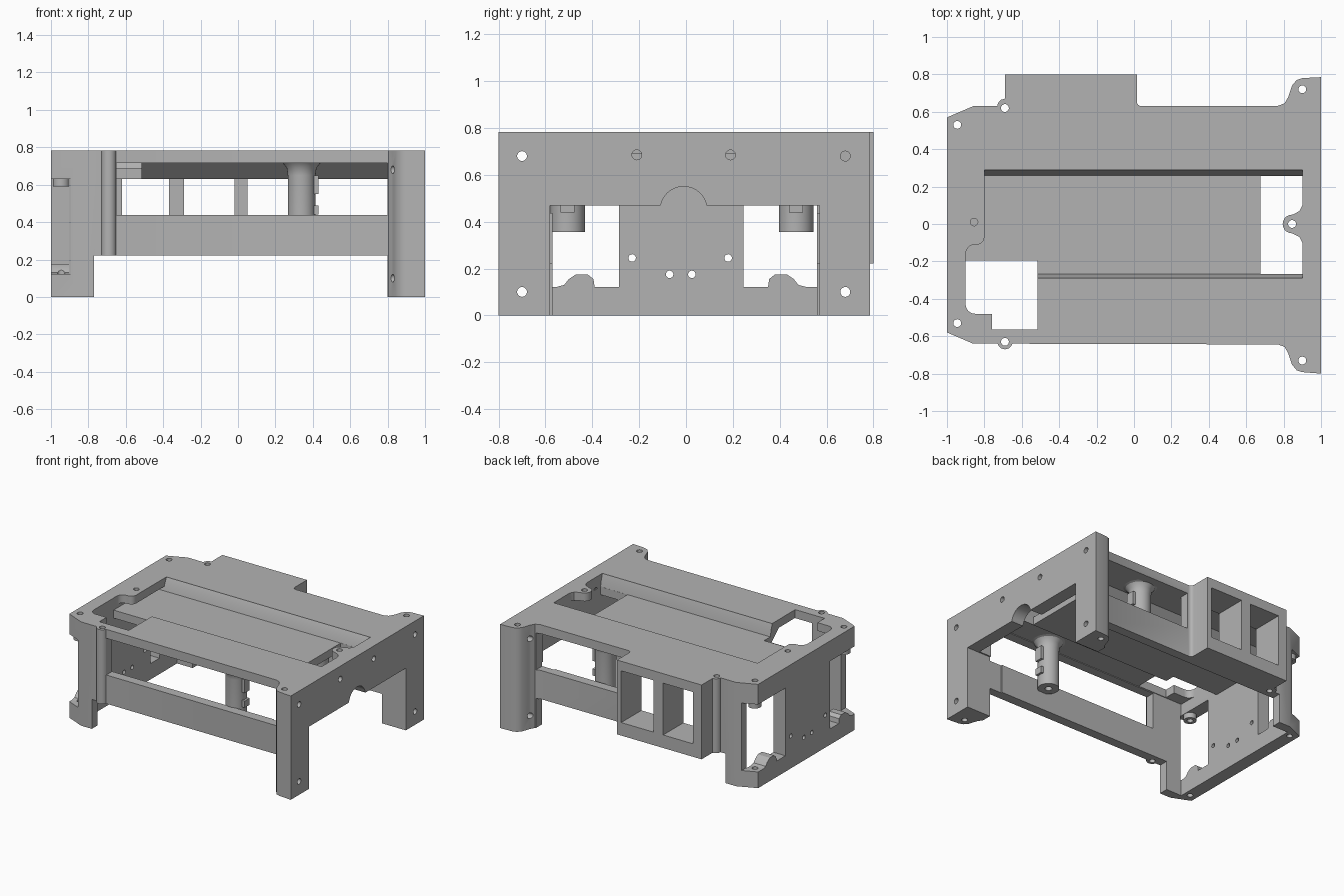
import bpy, bmesh, math
from mathutils import Vector

if "Cube" in bpy.data.objects:
    bpy.data.objects.remove(bpy.data.objects["Cube"])

GREY = bpy.data.materials.new("plain_grey")
GREY.use_nodes = True
GREY.diffuse_color = (0.45, 0.45, 0.45, 1)
GREY.node_tree.nodes["Principled BSDF"].inputs["Base Color"].default_value = (0.45, 0.45, 0.45, 1)


def finish(name, bm):
    bmesh.ops.recalc_face_normals(bm, faces=bm.faces)
    mesh = bpy.data.meshes.new(name)
    bm.to_mesh(mesh)
    bm.free()
    mesh.materials.append(GREY)
    ob = bpy.data.objects.new(name, mesh)
    bpy.context.collection.objects.link(ob)
    return ob


def prism(name, pts, axis, a, b):
    """Extrude a 2D outline along an axis from a to b."""
    place = {"x": lambda u, v, w: (w, u, v),
             "y": lambda u, v, w: (u, w, v),
             "z": lambda u, v, w: (u, v, w)}[axis]
    bm = bmesh.new()
    low = [bm.verts.new(place(u, v, a)) for u, v in pts]
    high = [bm.verts.new(place(u, v, b)) for u, v in pts]
    bm.faces.new(low)
    bm.faces.new(high)
    n = len(pts)
    for i in range(n):
        j = (i + 1) % n
        bm.faces.new((low[i], low[j], high[j], high[i]))
    return finish(name, bm)


def rect(u0, u1, v0, v1):
    return [(u0, v0), (u1, v0), (u1, v1), (u0, v1)]


def arc(cu, cv, r, start, end, n=8):
    angles = [math.radians(start + (end - start) * i / n) for i in range(n + 1)]
    return [(cu + r * math.cos(t), cv + r * math.sin(t)) for t in angles]


def circle(cu, cv, r, n=20):
    return arc(cu, cv, r, 0, 360, n)[:-1]


def select(ob):
    bpy.ops.object.select_all(action="DESELECT")
    ob.select_set(True)
    bpy.context.view_layer.objects.active = ob


def cut(target, pts, axis, a, b):
    cutter = prism("cutter", pts, axis, a, b)
    cutter.hide_render = True
    mod = target.modifiers.new("cut", "BOOLEAN")
    mod.operation, mod.solver, mod.object = "DIFFERENCE", "EXACT", cutter
    select(target)
    bpy.ops.object.modifier_apply(modifier=mod.name)
    bpy.data.objects.remove(cutter)


def smooth(ob):
    select(ob)
    bpy.ops.object.shade_smooth_by_angle(angle=math.radians(32))


# Frame: full plan outline, then hollowed out
ear_curve = [(0.9, 0.78), (0.87, 0.77), (0.845, 0.74), (0.825, 0.68), (0.805, 0.645), (0.77, 0.632)]
outline = [(1, 0.785)] + ear_curve
outline += arc(0.04, 0.655, 0.025, -90, -180, 4) + [(0.015, 0.8), (-0.69, 0.8)]
outline += [(-0.69, 0.67)] + arc(-0.69, 0.63, 0.04, 120, 180, 4)
outline += [(-0.86, 0.63), (-1, 0.57), (-1, -0.58), (-0.86, -0.64), (-0.735, -0.64)]
outline += arc(-0.69, -0.63, 0.04, 195, 345, 10) + [(-0.645, -0.64)]
outline += [(x, -y - 0.012) for x, y in reversed(ear_curve)] + [(1, -0.8)]
frame = prism("frame", outline, "z", 0, 0.782)

# Interior, underside and side openings
cut(frame, rect(-0.9, 0.9, -0.57, 0.56), "z", -0.1, 0.72)
cut(frame, rect(-0.77, 0.8, -0.1, 0.222), "y", -1, 1)
cut(frame, rect(-0.65, 0.8, 0.438, 0.715), "y", -1, -0.3)
cut(frame, rect(0.05, 0.8, 0.438, 0.715), "y", 0.3, 1)
for x0, x1 in ((-0.62, -0.37), (-0.29, -0.02)):
    cut(frame, rect(x0, x1, 0.32, 0.71), "y", 0.3, 1)
arch = [(-0.58, -0.1), (0.57, -0.1), (0.57, 0.468), (0.09, 0.468)]
arch += arc(-0.01, 0.45, 0.1, 12, 168, 14) + [(-0.11, 0.468), (-0.58, 0.468)]
cut(frame, arch, "x", 0.7, 1.1)

# Corner windows in the left wall, with a rounded hump on the sill
sill = [(0.35, 0.12), (0.355, 0.155), (0.38, 0.175), (0.43, 0.175),
        (0.46, 0.155), (0.48, 0.13), (0.51, 0.122), (0.7, 0.122)]
for side, inner in ((1, 0.245), (-1, 0.285)):
    window = [(inner, 0.63), (inner, 0.12)]
    window += [(y + (0 if side > 0 else 0.04), z) for y, z in sill] + [(0.74, 0.63)]
    cut(frame, [(side * y, z) for y, z in window], "x", -1.1, -0.895)

# Deck pocket with a screw lug on the right and a rounded recess on the left
pocket = [(-0.8, 0.29), (0.9, 0.29), (0.9, 0.1), (0.885, 0.07), (0.85, 0.05)]
pocket += arc(0.845, 0, 0.05, 90, 270, 10) + [(0.885, -0.07), (0.9, -0.1)]
pocket += [(0.9, -0.29), (-0.515, -0.29), (-0.515, -0.195), (-0.9, -0.195)]
pocket += arc(-0.85, -0.16, 0.05, 180, 90, 5) + arc(-0.84, -0.07, 0.04, -90, 0, 5)
cut(frame, pocket, "z", 0.6, 1)
corner = [(-0.515, -0.195), (-0.9, -0.195), (-0.9, -0.43)]
corner += arc(-0.85, -0.43, 0.05, 190, 270, 5)
corner += [(-0.76, -0.48), (-0.76, -0.565), (-0.515, -0.565)]
cut(frame, corner, "z", 0.6, 1)

# Screw holes
for x, y in ((-0.945, 0.53), (-0.945, -0.53), (-0.69, 0.62), (-0.69, -0.63),
             (0.9, 0.72), (0.9, -0.73), (0.845, 0)):
    cut(frame, circle(x, y, 0.021), "z", -0.1, 1)
cut(frame, circle(-0.855, 0.01, 0.02), "z", 0.74, 1)
for y, z in ((-0.7, 0.68), (-0.7, 0.1), (0.68, 0.68), (0.68, 0.1), (-0.21, 0.685), (0.19, 0.685)):
    cut(frame, circle(y, z, 0.021), "x", 0.7, 1.1)
for y, z in ((-0.23, 0.245), (0.18, 0.245), (-0.07, 0.175), (0.025, 0.175)):
    cut(frame, circle(y, z, 0.016), "x", -1.1, -0.8)
smooth(frame)

# Sunken tray with sloping underside
section = [(-0.38, 0.73), (-0.27, 0.63), (0.26, 0.63), (0.37, 0.73), (0.295, 0.73), (0.29, 0.778),
           (0.272, 0.74), (0.258, 0.69), (-0.268, 0.69), (-0.278, 0.74), (-0.29, 0.778), (-0.295, 0.73)]
tray = prism("tray", section, "x", -0.9, 0.91)
cut(tray, rect(-0.95, -0.515, -0.6, -0.195), "z", 0.5, 1)
cut(tray, rect(0.675, 0.9, -0.267, 0.257), "z", 0.5, 1)
smooth(tray)

# Hanging posts with flared tops, each with a notched tab
profile = [(0, 0.45), (0.024, 0.45), (0.024, 0.355), (0.074, 0.355),
           (0.074, 0.65), (0.08, 0.69), (0.1, 0.715), (0.13, 0.725)]
for label, y in (("front", -0.505), ("back", 0.47)):
    bm = bmesh.new()
    ring = [bm.verts.new((r, 0, z)) for r, z in profile]
    edges = [bm.edges.new(pair) for pair in zip(ring, ring[1:])]
    bmesh.ops.spin(bm, geom=ring + edges, cent=(0, 0, 0), axis=(0, 0, 1),
                   angle=math.tau, steps=32)
    bmesh.ops.remove_doubles(bm, verts=bm.verts, dist=0.0005)
    bmesh.ops.translate(bm, verts=bm.verts, vec=Vector((0.34, y, 0)))
    smooth(finish(label + "_post", bm))
    for part, z0, z1 in (("lower", 0.44, 0.49), ("upper", 0.55, 0.65)):
        prism(f"{label}_post_{part}_tab", rect(0.38, 0.43, y - 0.03, y + 0.03), "z", z0, z1)

# Screw lugs at the top of the left windows
for label, y in (("front", -0.53), ("back", 0.53)):
    lug = prism(label + "_window_lug", circle(-0.945, y, 0.045), "z", 0.59, 0.64)
    cut(lug, circle(-0.945, y, 0.021), "z", 0.5, 0.7)
    smooth(lug)
